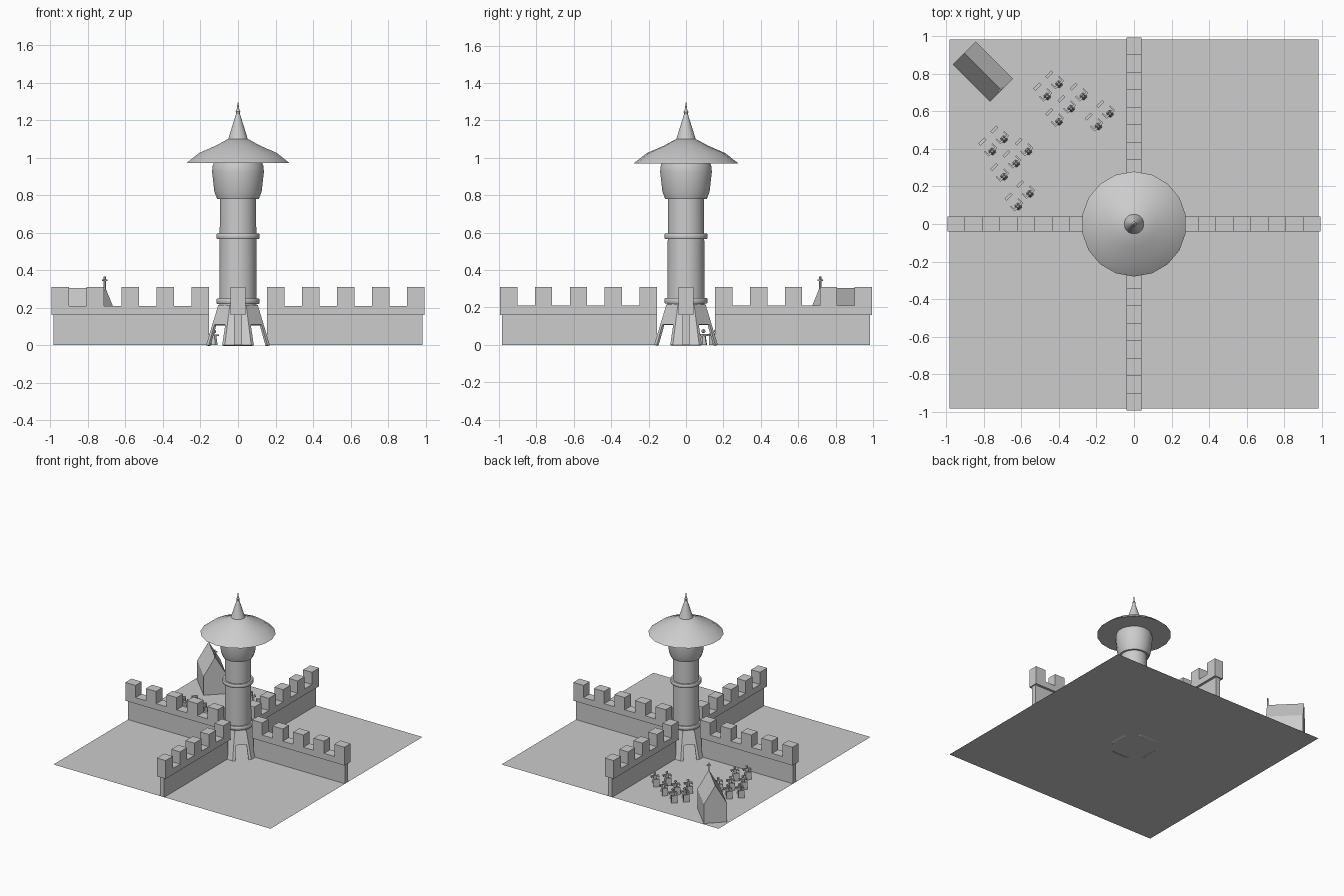
import bpy, bmesh, math
from mathutils import Matrix, Vector

if "Cube" in bpy.data.objects:
    bpy.data.objects.remove(bpy.data.objects["Cube"])

stone = bpy.data.materials.new("grey_stone")
stone.diffuse_color = (0.604, 0.604, 0.604, 1)
stone.use_nodes = True
stone.node_tree.nodes["Principled BSDF"].inputs["Base Color"].default_value = stone.diffuse_color


def finish(name, bm, smooth=False):
    bmesh.ops.recalc_face_normals(bm, faces=bm.faces[:])
    me = bpy.data.meshes.new(name)
    bm.to_mesh(me)
    bm.free()
    me.materials.append(stone)
    ob = bpy.data.objects.new(name, me)
    bpy.context.collection.objects.link(ob)
    if smooth:
        bpy.ops.object.select_all(action='DESELECT')
        ob.select_set(True)
        bpy.context.view_layer.objects.active = ob
        bpy.ops.object.shade_smooth_by_angle(angle=math.radians(32))
    return ob


def box(bm, x0, x1, y0, y1, z0, z1, mat=Matrix()):
    m = Matrix.Translation(((x0 + x1) / 2, (y0 + y1) / 2, (z0 + z1) / 2)) @ \
        Matrix.Diagonal((x1 - x0, y1 - y0, z1 - z0, 1))
    bmesh.ops.create_cube(bm, size=1, matrix=mat @ m)


def lathe(name, profile, sides):
    bm = bmesh.new()
    rings = []
    for r, z in profile:
        rings.append([bm.verts.new((r * math.cos(math.tau * (i + 0.5) / sides),
                                    r * math.sin(math.tau * (i + 0.5) / sides), z))
                      for i in range(sides)])
    for a, b in zip(rings, rings[1:]):
        for i in range(sides):
            j = (i + 1) % sides
            bm.faces.new((a[i], a[j], b[j], b[i]))
    bm.faces.new(rings[0])
    bm.faces.new(rings[-1])
    return finish(name, bm, True)


# Ground sheet
bm = bmesh.new()
bmesh.ops.create_grid(bm, x_segments=1, y_segments=1, size=0.985)
finish("ground", bm)

# Four battlemented walls around the tower
for k, side in enumerate(("right", "back", "left", "front")):
    rot = Matrix.Rotation(k * math.pi / 2, 4, 'Z')
    bm = bmesh.new()
    box(bm, 0.155, 0.985, -0.02, 0.02, 0, 0.16, rot)
    finish("wall_" + side, bm)
    # Parapet: one extruded crenellated outline
    outline = [(0.995, 0.16), (0.155, 0.16)]
    for i in range(5):
        x = 0.155 + i * 0.1867
        outline += [(x, 0.31), (x + 0.093, 0.31)] if i == 0 else \
            [(x, 0.21), (x, 0.31), (x + 0.093, 0.31)]
        if i < 4:
            outline.append((x + 0.093, 0.21))
    bm = bmesh.new()
    face = bm.faces.new([bm.verts.new(rot @ Vector((x, -0.04, z))) for x, z in outline])
    new = bmesh.ops.extrude_face_region(bm, geom=[face])["geom"]
    bmesh.ops.translate(bm, verts=[v for v in new if isinstance(v, bmesh.types.BMVert)],
                        vec=rot.to_3x3() @ Vector((0, 0.08, 0)))
    finish("parapet_" + side, bm)

# Flared octagonal tower base with doorways on the diagonal faces
H, DOOR = 0.215, 0.11


def base_point(k, t, z):
    """Point on side k, at fraction t across it and height z."""
    ap = 0.17 + (0.105 - 0.17) * z / H
    half = ap * math.tan(math.pi / 8)
    return Matrix.Rotation(k * math.pi / 4, 3, 'Z') @ Vector((ap, half * (2 * t - 1), z))


bm = bmesh.new()
for k in range(8):
    bl, br, tr, tl = [base_point(k, t, z) for t, z in ((0, 0), (1, 0), (1, H), (0, H))]
    if k % 2 == 0:
        polys = [(bl, br, tr, tl)]
    else:
        a, b, c, d = [base_point(k, t, z) for t, z in
                      ((.14, 0), (.14, DOOR), (.86, DOOR), (.86, 0))]
        polys = [(bl, a, b, tl), (tl, b, c, tr), (d, br, tr, c)]
    for p in polys:
        bm.faces.new([bm.verts.new(v) for v in p])
bmesh.ops.remove_doubles(bm, verts=bm.verts[:], dist=0.0005)
base = finish("tower_base", bm)
mod = base.modifiers.new("thickness", 'SOLIDIFY')
mod.thickness, mod.offset = 0.014, -1

# Tower shaft, rings, lookout chamber and roof
lathe("tower_shaft", [(.1, .2), (.098, .79)], 20)
for name, z in (("lower_ring", .235), ("upper_ring", .58)):
    lathe(name, [(.095, z - .015), (.113, z - .015), (.117, z - .008),
                 (.117, z + .008), (.113, z + .015), (.095, z + .015)], 20)
lathe("lookout_chamber", [(.113, .78), (.128, .82), (.14, .925), (.137, .955), (.13, .975)], 20)
lathe("roof", [(.28, .97), (.21, 1.025), (.117, 1.065), (.053, 1.10)], 18)
lathe("spire", [(.053, 1.10), (.01, 1.235), (.013, 1.245), (.006, 1.26), (.002, 1.295)], 16)

# Chapel: gabled house along the diagonal with a cross over its inner gable
turn = Matrix.Translation((-0.806, 0.813, 0)) @ Matrix.Rotation(-math.pi / 4, 4, 'Z')
bm = bmesh.new()
gable = [(-.087, 0), (.087, 0), (.087, .155), (0, .305), (-.087, .155)]
ends = [[bm.verts.new(turn @ Vector((x, y, z))) for y, z in gable] for x in (-.14, .14)]
for i in range(5):
    j = (i + 1) % 5
    bm.faces.new((ends[0][i], ends[0][j], ends[1][j], ends[1][i]))
for e in ends:
    bm.faces.new(e)
finish("chapel", bm)
bm = bmesh.new()
box(bm, .131, .139, -.004, .004, .29, .365, turn)
box(bm, .131, .139, -.016, .016, .342, .35, turn)
finish("chapel_cross", bm)

# Two squads of small figures facing outward, each holding a low shield
first = [(-.40, .745), (-.463, .68), (-.27, .68), (-.335, .615), (-.40, .545),
         (-.128, .588), (-.19, .52)]
spots = first + [(x - s, y - s) for i, (x, y) in enumerate(first)
                 for s in [.293 if i < 5 else .427]]
for n, (x, y) in enumerate(spots):
    pose = Matrix.Translation((x, y, 0)) @ Matrix.Rotation(math.radians(135), 4, 'Z')
    bm = bmesh.new()
    bmesh.ops.create_cone(bm, cap_ends=True, segments=6, radius1=.02, radius2=.012,
                          depth=.055, matrix=pose @ Matrix.Translation((0, 0, .0275)))
    bmesh.ops.create_uvsphere(bm, u_segments=8, v_segments=5, radius=.011,
                              matrix=pose @ Matrix.Translation((0, 0, .073)))
    for s in (-1, 1):  # shoulders and forward arms
        box(bm, -.006, .006, min(0, s * .032), max(0, s * .032), .048, .058, pose)
        box(bm, 0, .03, s * .028 - .004, s * .028 + .004, .05, .058, pose)
    finish("figure_%02d" % (n + 1), bm)
    bm = bmesh.new()
    box(bm, .066, .082, -.022, .022, 0, .06, pose)
    finish("shield_%02d" % (n + 1), bm)
